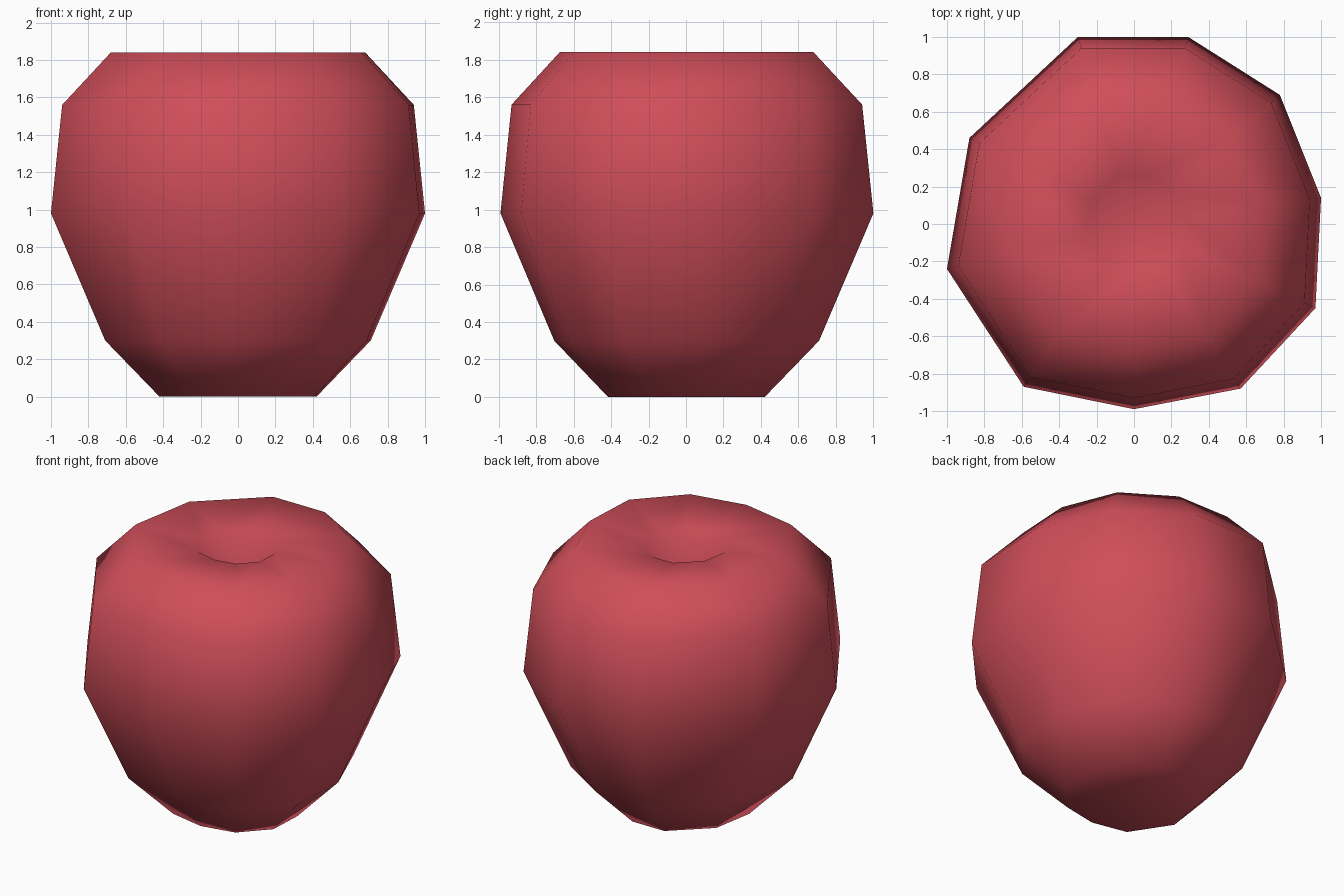
import bpy, bmesh

if "Cube" in bpy.data.objects:
    bpy.data.objects.remove(bpy.data.objects["Cube"])

# skin colour
skin = bpy.data.materials.new("apple red")
skin.diffuse_color = (0.62, 0.075, 0.10, 1.0)
skin.use_nodes = True
skin.node_tree.nodes["Principled BSDF"].inputs["Base Color"].default_value = skin.diffuse_color

# widest cross-section, an uneven ten-sided ring
outline = [(-0.30, 1.0), (-0.88, 0.46), (-1.0, -0.24), (-0.59, -0.87), (0.0, -0.99),
           (0.57, -0.88), (0.97, -0.45), (1.0, 0.14), (0.78, 0.69), (0.29, 1.0)]

# ring scale and height, from the base up and over into the stem dimple
profile = [(0.42, 0.0), (0.71, 0.30), (1.0, 0.98), (0.94, 1.56),
           (0.68, 1.84), (0.26, 1.81)]

bm = bmesh.new()
rings = [[bm.verts.new((x * s, y * s, z)) for x, y in outline] for s, z in profile]
n = len(outline)
for low, high in zip(rings, rings[1:]):
    for i in range(n):
        j = (i + 1) % n
        bm.faces.new((low[i], low[j], high[j], high[i]))

# base and dimple closed with fans
for ring, z in ((rings[0], 0.04), (rings[-1], 1.62)):
    centre = bm.verts.new((0, 0, z))
    for i in range(n):
        bm.faces.new((ring[i], ring[(i + 1) % n], centre))

bmesh.ops.recalc_face_normals(bm, faces=bm.faces[:])
for f in bm.faces:
    f.smooth = True

mesh = bpy.data.meshes.new("apple_body")
bm.to_mesh(mesh)
bm.free()
mesh.materials.append(skin)
apple = bpy.data.objects.new("apple_body", mesh)
bpy.context.collection.objects.link(apple)
